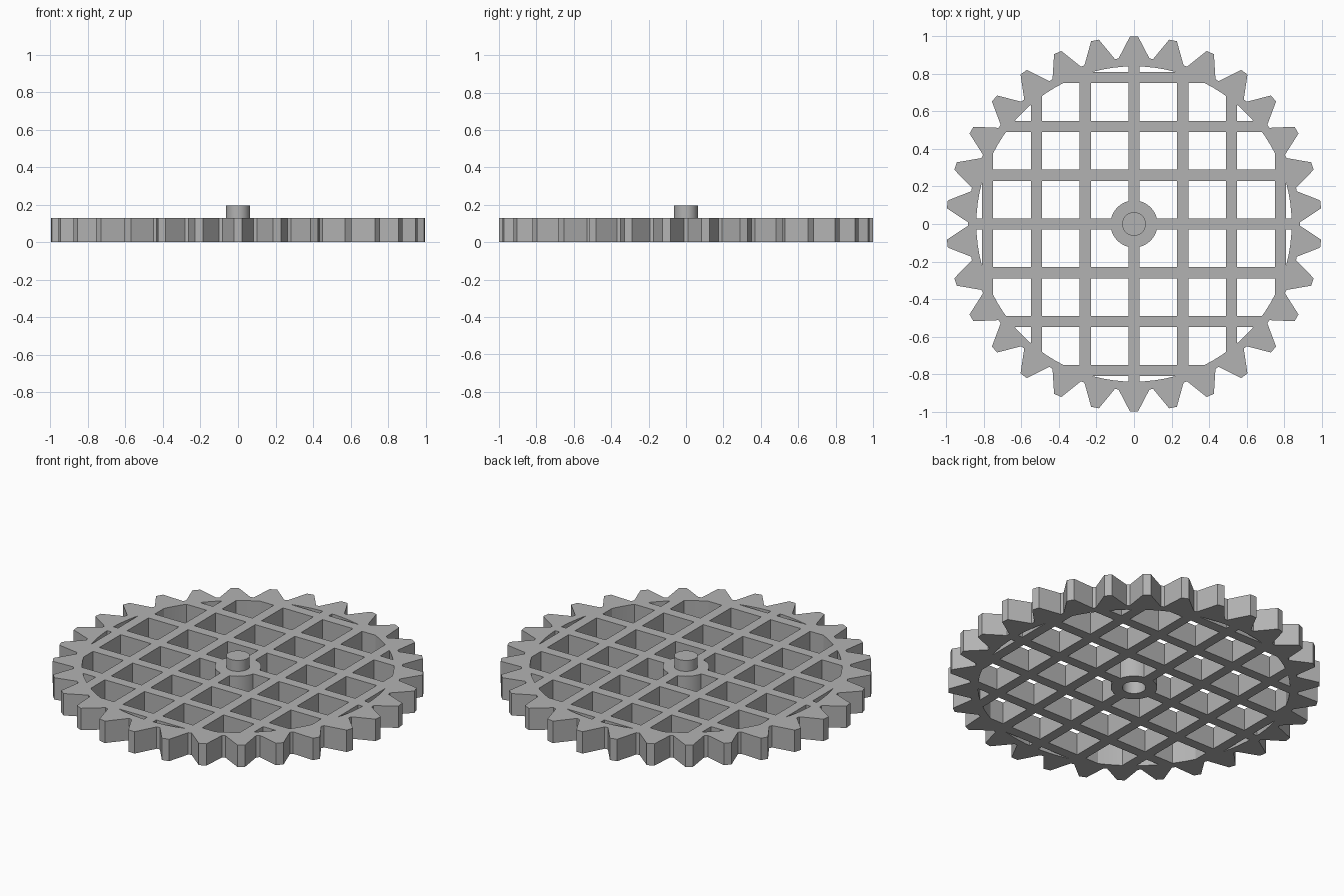
import bpy
import bmesh
from math import sin, cos, pi, sqrt, radians

TEETH = 30
THICK = 0.13
INNER_R = 0.84
PITCH, BAR_W = 0.26, 0.06
HUB_R, PIN_R, PIN_TOP = 0.125, 0.063, 0.195

old = bpy.data.objects.get("Cube")
if old:
    bpy.data.objects.remove(old)

grey = bpy.data.materials.new("plain grey")
grey.use_nodes = True
grey.diffuse_color = (0.45, 0.45, 0.45, 1)
grey.node_tree.nodes["Principled BSDF"].inputs["Base Color"].default_value = (0.45, 0.45, 0.45, 1)


def prism(name, outline, z0, z1):
    """Extrude a counter-clockwise outline from z0 to z1."""
    bm = bmesh.new()
    face = bm.faces.new([bm.verts.new((x, y, z0)) for x, y in outline])
    top = bmesh.ops.extrude_face_region(bm, geom=[face])["geom"]
    bmesh.ops.translate(bm, vec=(0, 0, z1 - z0),
                        verts=[v for v in top if isinstance(v, bmesh.types.BMVert)])
    bmesh.ops.recalc_face_normals(bm, faces=bm.faces)
    mesh = bpy.data.meshes.new(name)
    bm.to_mesh(mesh)
    bm.free()
    mesh.materials.append(grey)
    obj = bpy.data.objects.new(name, mesh)
    bpy.context.collection.objects.link(obj)
    return obj


def circle(r, n=64):
    return [(r * cos(2 * pi * i / n), r * sin(2 * pi * i / n)) for i in range(n)]


def combine(target, tool, operation):
    """Apply a boolean and drop the tool."""
    bpy.context.view_layer.objects.active = target
    mod = target.modifiers.new(operation.lower(), 'BOOLEAN')
    mod.operation, mod.solver, mod.object = operation, 'EXACT', tool
    bpy.ops.object.modifier_apply(modifier=mod.name)
    bpy.data.objects.remove(tool)


# Toothed rim: two tip points and two valley points per tooth
outline = []
for i in range(TEETH):
    mid = radians(90) + 2 * pi * i / TEETH
    half = pi / TEETH
    for r, a in ((0.885, 0.011 - half), (1.0, -0.021), (1.0, 0.021), (0.885, half - 0.011)):
        outline.append((r * cos(mid + a), r * sin(mid + a)))
wheel = prism("toothed_wheel", outline, 0, THICK)
combine(wheel, prism("rim_cutter", circle(INNER_R, 96), -0.1, THICK + 0.1), 'DIFFERENCE')

# Lattice bars, with ends trimmed to lie inside the rim
for k in range(-3, 4):
    a, b = k * PITCH - BAR_W / 2, k * PITCH + BAR_W / 2
    la, lb = (sqrt(0.862 ** 2 - e * e) for e in (a, b))
    shape = [(a, -la), (b, -lb), (b, lb), (a, la)]
    combine(wheel, prism("upright_bar", shape, 0, THICK), 'UNION')
    combine(wheel, prism("cross_bar", [(-y, x) for x, y in shape], 0, THICK), 'UNION')

# Hub, pin on top and matching socket underneath
combine(wheel, prism("hub", circle(HUB_R), 0, THICK), 'UNION')
combine(wheel, prism("pin", circle(PIN_R), THICK - 0.02, PIN_TOP), 'UNION')
combine(wheel, prism("socket_cutter", circle(PIN_R), -0.1, 0.08), 'DIFFERENCE')

# Smooth round walls, keep hard edges
bpy.ops.object.select_all(action='DESELECT')
wheel.select_set(True)
bpy.context.view_layer.objects.active = wheel
bpy.ops.object.shade_smooth_by_angle(angle=radians(20))
